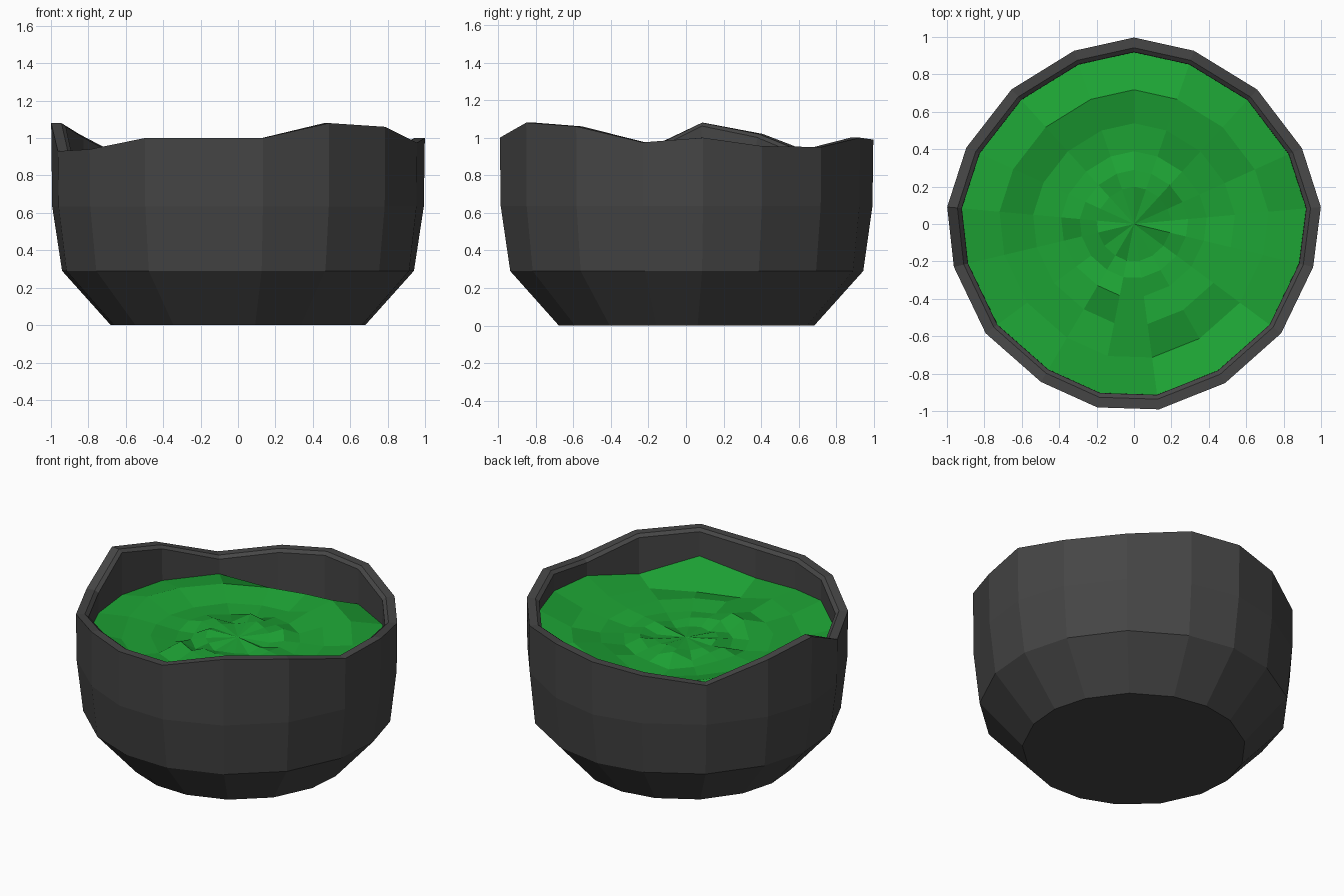
import bpy, bmesh, math, random

if "Cube" in bpy.data.objects:
    bpy.data.objects.remove(bpy.data.objects["Cube"])

random.seed(11)

# Clockwise angles from +y, radius factors, rim heights and filling edge heights
ANG = [0, 19.1, 42.5, 65.7, 84.8, 103.5, 126.6, 150.2, 172.3,
       191.3, 210.5, 233.6, 256.6, 275.2, 294.5, 317.7, 340.9]
RAD = [.997, .98, .975, .985, 1.003, .985, .98, .98, 1,
       1, .98, .985, .99, 1.003, .985, .973, .98]
RIM = [.99, 1, .95, .955, 1, .975, 1.06, 1.08, 1,
       1, 1, .94, .93, 1.08, 1.02, .9, .955]
FILL = [.67, .75, .77, .875, .87, .87, .80, .90, .79,
        .80, .845, .82, .78, .78, .79, .785, .67]
# Heights of the outer filling rings, in hundredths
OUTER = [79, 83, 81, 78, 80, 80, 79, 75, 74, 80, 79, 77, 79, 83, 82, 81, 79]
MIDDLE = [74, 80, 79, 76, 77, 78, 79, 79, 79, 77, 77, 79, 77, 76, 76, 76, 75]
INNER = [76, 76, 76, 77, 75, 78, 77, 77, 77, 81, 82, 75, 75, 77, 77, 75, 73]
N = len(ANG)


def material(name, color):
    m = bpy.data.materials.new(name)
    m.diffuse_color = (*color, 1)
    m.use_nodes = True
    m.node_tree.nodes["Principled BSDF"].inputs["Base Color"].default_value = m.diffuse_color
    return m


def point(k, r, z, wobble=1):
    a = math.radians(ANG[k])
    r *= 1 + wobble * (RAD[k] - 1)
    return (r * math.sin(a), r * math.cos(a), z)


def bridge(bm, low, high):
    for k in range(N):
        j = (k + 1) % N
        bm.faces.new((low[k], high[k], high[j], low[j]))


def finish(bm, name, mat):
    mesh = bpy.data.meshes.new(name)
    bm.to_mesh(mesh)
    bm.free()
    mesh.materials.append(mat)
    obj = bpy.data.objects.new(name, mesh)
    bpy.context.collection.objects.link(obj)


# Bowl: outer wall, wavy rim with a small inner lip, inner wall and floor
bm = bmesh.new()
# radius, height, share of rim height, share of radius wobble
profile = [(.683, 0, 0, .2), (.944, .29, 0, .2), (.995, .635, 0, .9), (1, 0, 1, 1),
           (.945, 0, 1, 1), (.922, -.018, 1, 1), (.92, .62, 0, 1),
           (.87, .31, 0, .5), (.64, .06, 0, .2)]
rings = [[bm.verts.new(point(k, r, z + rim * RIM[k], w)) for k in range(N)]
         for r, z, rim, w in profile]
for a, b in zip(rings, rings[1:]):
    bridge(bm, a, b)
bm.faces.new(rings[0])
bm.faces.new(rings[-1])
bmesh.ops.recalc_face_normals(bm, faces=bm.faces)
finish(bm, "bowl", material("dark grey", (.06, .06, .06)))

# Filling: faceted uneven rings closing in a centre fan
bm = bmesh.new()
heights = [(.921, FILL)]
for r, table in [(.72, OUTER), (.54, MIDDLE), (.39, INNER)]:
    heights.append((r, [h / 100 for h in table]))
for r, jitter in [(.29, .03), (.20, .03)]:
    heights.append((r, [.775 + random.uniform(-jitter, jitter) for k in range(N)]))
rings = [[bm.verts.new(point(k, r, hs[k])) for k in range(N)] for r, hs in heights]
for a, b in zip(rings, rings[1:]):
    bridge(bm, a, b)
centre = bm.verts.new((0, 0, .775))
for k in range(N):
    bm.faces.new((rings[-1][k], centre, rings[-1][(k + 1) % N]))
bmesh.ops.recalc_face_normals(bm, faces=bm.faces)
bm.normal_update()
if sum(f.normal.z for f in bm.faces) < 0:
    bmesh.ops.reverse_faces(bm, faces=bm.faces)
finish(bm, "filling", material("green", (.012, .36, .034)))
